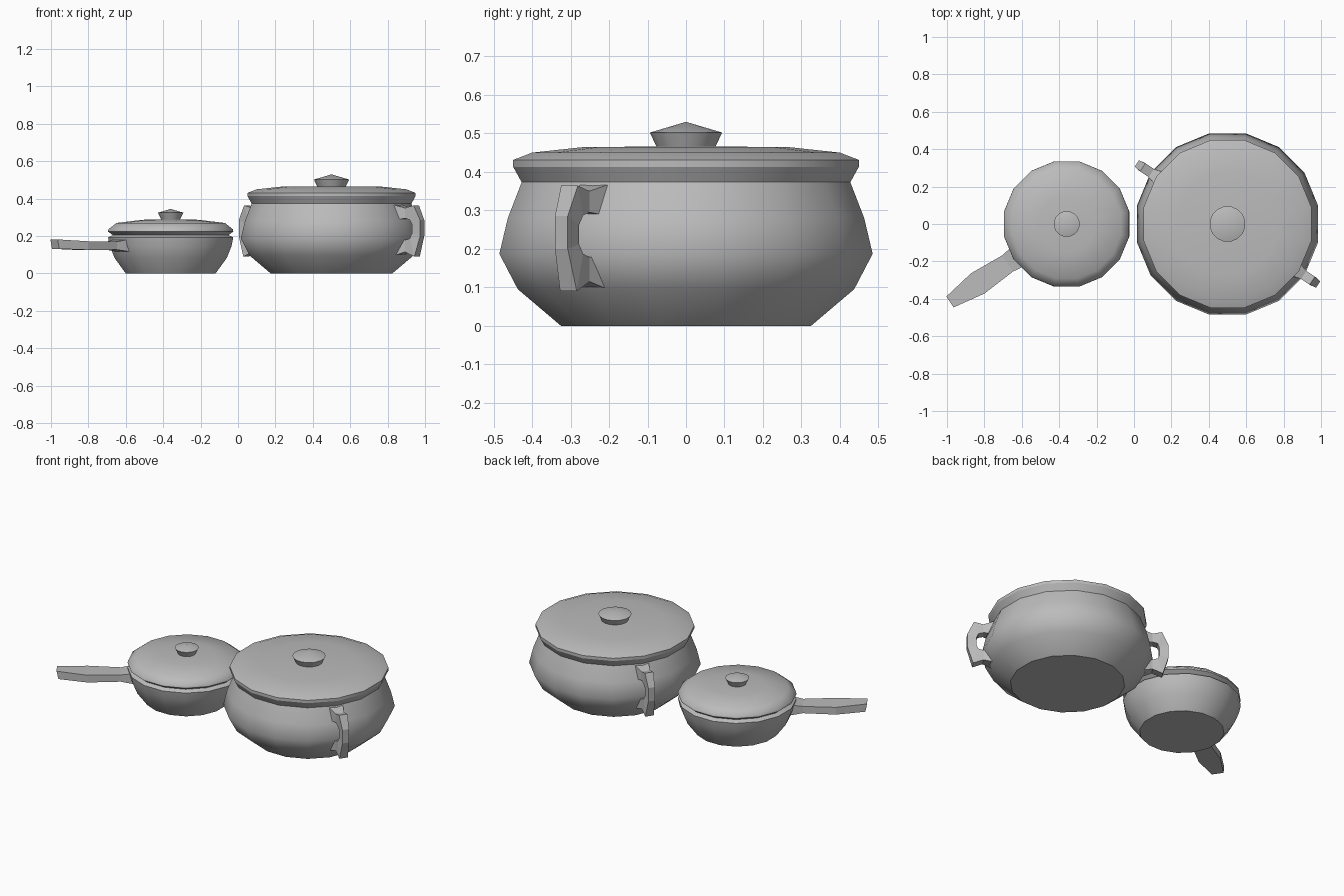
import bpy, bmesh, math
from mathutils import Vector

if "Cube" in bpy.data.objects:
    bpy.data.objects.remove(bpy.data.objects["Cube"], do_unlink=True)

SIDES = 16
FLAT = math.cos(math.pi / SIDES)      # profiles give the width across flats
TURN = math.radians(33.75)            # shared direction of the handles

metal = bpy.data.materials.new("grey_metal")
metal.use_nodes = True
GREY = (0.5, 0.5, 0.5, 1)
metal.diffuse_color = GREY
metal.node_tree.nodes["Principled BSDF"].inputs["Base Color"].default_value = GREY


def finish(name, bm, location=(0, 0, 0)):
    bmesh.ops.recalc_face_normals(bm, faces=bm.faces)
    mesh = bpy.data.meshes.new(name)
    bm.to_mesh(mesh)
    bm.free()
    mesh.materials.append(metal)
    obj = bpy.data.objects.new(name, mesh)
    obj.location = location
    bpy.context.collection.objects.link(obj)
    return obj


def lathe(name, profile, x, sharp=()):
    """Turn (radius, z) points about a vertical axis; sharp lists creased rings."""
    bm = bmesh.new()
    rings = []
    for r, z in profile:
        if r == 0:
            rings.append([bm.verts.new((0, 0, z))] * SIDES)
            continue
        ring = []
        for k in range(SIDES):
            a = (k + 0.5) * math.tau / SIDES
            ring.append(bm.verts.new((r / FLAT * math.cos(a), r / FLAT * math.sin(a), z)))
        rings.append(ring)
    for a, b in zip(rings, rings[1:]):
        for k in range(SIDES):
            n = (k + 1) % SIDES
            corners = list(dict.fromkeys((a[k], a[n], b[n], b[k])))
            bm.faces.new(corners).smooth = True
    for i in sharp:
        for k in range(SIDES):
            edge = bm.edges.get((rings[i][k], rings[i][(k + 1) % SIDES]))
            edge.smooth = False
    return finish(name, bm, (x, 0, 0))


def loft(name, sections, angle, x):
    """Join four-sided sections (outer rz, inner rz, half width) along a radial plane."""
    out = Vector((math.cos(angle), math.sin(angle), 0))
    side = Vector((-math.sin(angle), math.cos(angle), 0))
    bm = bmesh.new()
    rings = []
    for outer, inner, w in sections:
        ring = []
        for (r, z), s in ((outer, -w), (outer, w), (inner, w), (inner, -w)):
            ring.append(bm.verts.new(out * r + side * s + Vector((0, 0, z))))
        rings.append(ring)
    for a, b in zip(rings, rings[1:]):
        for k in range(4):
            n = (k + 1) % 4
            bm.faces.new((a[k], a[n], b[n], b[k]))
    bm.faces.new(rings[0])
    bm.faces.new(rings[-1])
    return finish(name, bm, (x, 0, 0))


# Large pot: bulging body, flared lid and knob
POT_X = 0.5
lathe("pot_body", [(0, 0), (0.325, 0), (0.437, 0.095), (0.485, 0.187),
                   (0.463, 0.28), (0.427, 0.373), (0, 0.373)], POT_X, (1, 5))
lathe("pot_lid", [(0, 0.373), (0.427, 0.373), (0.449, 0.413), (0.449, 0.431),
                  (0.40, 0.45), (0.27, 0.464), (0, 0.467)], POT_X, (1, 2, 3))
lathe("pot_knob", [(0, 0.46), (0.074, 0.46), (0.094, 0.502), (0, 0.53)],
      POT_X, (1, 2))

# Two looped side handles, opposite each other
LOOP = [((0.42, 0.369), (0.43, 0.285), 0.045),
        ((0.49, 0.35), (0.49, 0.295), 0.026),
        ((0.545, 0.364), (0.52, 0.287), 0.026),
        ((0.583, 0.285), (0.53, 0.262), 0.02),
        ((0.583, 0.20), (0.53, 0.212), 0.02),
        ((0.55, 0.09), (0.52, 0.187), 0.026),
        ((0.49, 0.115), (0.49, 0.178), 0.026),
        ((0.42, 0.092), (0.43, 0.185), 0.045)]
loft("pot_left_handle", LOOP, -TURN, POT_X)
loft("pot_right_handle", LOOP, math.pi - TURN, POT_X)

# Small pan: rounded body, lid and knob with a groove between
PAN_X = -0.36
lathe("pan_body", [(0, 0), (0.24, 0), (0.30, 0.083), (0.325, 0.145),
                   (0.335, 0.193), (0.308, 0.206), (0, 0.206)], PAN_X, (1, 4, 5))
lathe("pan_lid", [(0, 0.204), (0.308, 0.204), (0.335, 0.224), (0.333, 0.236),
                  (0.29, 0.27), (0.15, 0.287), (0, 0.291)], PAN_X, (1, 2))
lathe("pan_knob", [(0, 0.284), (0.048, 0.284), (0.068, 0.325), (0, 0.345)],
      PAN_X, (1, 2))

# Long straight pan handle
loft("pan_handle", [((0.27, 0.19), (0.27, 0.112), 0.068),
                    ((0.38, 0.17), (0.38, 0.127), 0.052),
                    ((0.572, 0.172), (0.572, 0.126), 0.065),
                    ((0.75, 0.182), (0.74, 0.132), 0.035)], math.pi + TURN, PAN_X)
